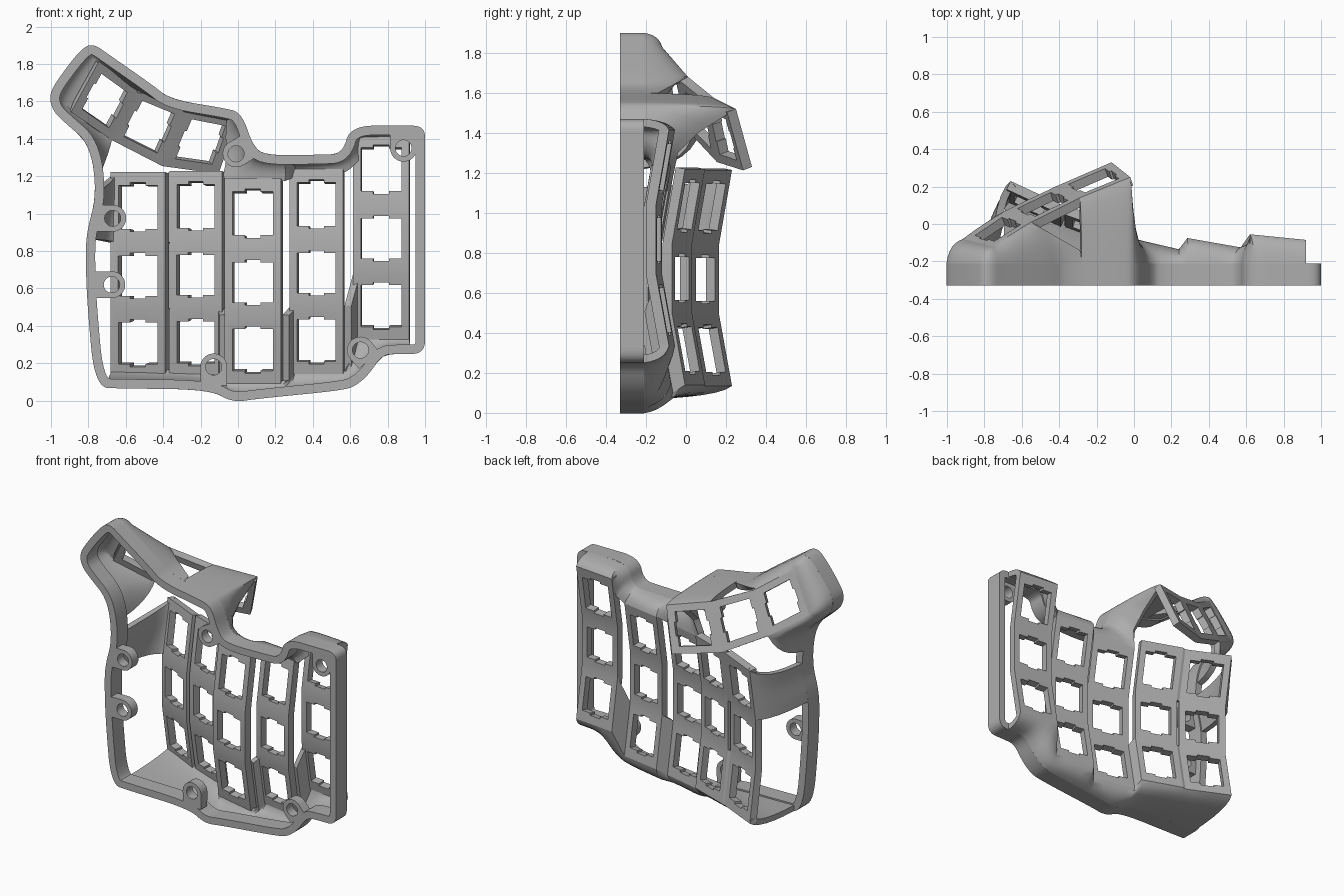
import bpy, bmesh, math
from mathutils import Vector
from mathutils.geometry import intersect_point_line

if "Cube" in bpy.data.objects:
    bpy.data.objects.remove(bpy.data.objects["Cube"], do_unlink=True)

GREY = (0.42, 0.42, 0.42, 1)
mat = bpy.data.materials.new("plain grey")
mat.use_nodes = True
mat.diffuse_color = GREY
mat.node_tree.nodes["Principled BSDF"].inputs["Base Color"].default_value = GREY

FRONT, LEDGE = -0.33, -0.21


def make(name, quads, thick=0.0, even=False, face_back=False):
    """Join loose polygons into one sheet, thicken it inwards and shade it."""
    bm = bmesh.new()
    for q in quads:
        bm.faces.new([bm.verts.new(p) for p in q])
    bmesh.ops.remove_doubles(bm, verts=bm.verts, dist=0.0005)
    bm.normal_update()
    if face_back:
        bmesh.ops.reverse_faces(bm, faces=[f for f in bm.faces if f.normal.y < 0])
    me = bpy.data.meshes.new(name)
    bm.to_mesh(me)
    bm.free()
    ob = bpy.data.objects.new(name, me)
    bpy.context.collection.objects.link(ob)
    me.materials.append(mat)
    bpy.ops.object.select_all(action="DESELECT")
    ob.select_set(True)
    bpy.context.view_layer.objects.active = ob
    if thick:
        mod = ob.modifiers.new("thickness", "SOLIDIFY")
        mod.thickness, mod.offset, mod.use_even_offset = thick, -1, even
        bpy.ops.object.modifier_apply(modifier=mod.name)
    bpy.ops.object.shade_smooth_by_angle(angle=math.radians(32))


# Case outline (x, z), anticlockwise seen from the front, corners rounded by cutting
corners = [(-.805, .5), (-.765, .07), (-.62, .065), (-.15, .06), (-.03, -.01), (.1, .01),
           (.56, .055), (.63, .08), (.70, .14), (.77, .245), (.86, .25), (1, .25), (1, .4),
           (1, 1.35), (1, 1.47), (.86, 1.47), (.60, 1.47), (.56, 1.32), (.44, 1.315),
           (.15, 1.31), (.08, 1.36), (.02, 1.54), (-.08, 1.565), (-.36, 1.61), (-.46, 1.69),
           (-.69, 1.85), (-.775, 1.91), (-.84, 1.88), (-.97, 1.71), (-1.01, 1.63),
           (-.99, 1.55), (-.93, 1.49), (-.79, 1.37), (-.755, 1.1), (-.81, .9), (-.815, .75)]
outline = [Vector((x, 0, z)) for x, z in corners]
for _ in range(3):
    cut = []
    for a, b in zip(outline, outline[1:] + outline[:1]):
        cut += [a.lerp(b, .25), a.lerp(b, .75)]
    outline = cut


def locate(x, z):
    """Position along the outline nearest to a point, as index plus fraction."""
    p, best = Vector((x, 0, z)), None
    for i, a in enumerate(outline[:-1]):
        q, t = intersect_point_line(p, a, outline[i + 1])
        t = min(max(t, 0), 1)
        d = (a.lerp(outline[i + 1], t) - p).length
        if best is None or d < best[0]:
            best = (d, i + t)
    return best[1]


def along(s):
    i = min(int(s), len(outline) - 2)
    return outline[i].lerp(outline[i + 1], s - i)


def at(p, y):
    return Vector((p.x, y, p.z))


def strip(rows_a, rows_b):
    out = []
    for i in range(len(rows_a) - 1):
        q = [rows_a[i], rows_a[i + 1], rows_b[i + 1], rows_b[i]]
        q = [p for k, p in enumerate(q) if (p - q[k - 1]).length > 0.001]
        if len(q) > 2:
            out.append(q[::-1])
    return out


# Rim around the open side
ring = outline + outline[:1]
make("case_rim", strip([at(p, FRONT) for p in ring], [at(p, LEDGE) for p in ring]), 0.05, True)


def skirt(name, pairs, steps=5, rows=6):
    """Curved wall from the rim to an edge; pairs are (outline x, z), edge point."""
    spots = [(locate(*o), Vector(t)) for o, t in pairs]
    lines = []
    for k, ((s0, t0), (s1, t1)) in enumerate(zip(spots, spots[1:])):
        last = k == len(spots) - 2
        for j in range(steps + last):
            f = j / steps
            o, t = at(along(s0 + (s1 - s0) * f), LEDGE), t0.lerp(t1, f)
            c = o.lerp(t, .15)
            c.y = o.y + (t.y - o.y) * .85
            us = [r / rows for r in range(rows + 1)]
            lines.append([o * (1 - u) ** 2 + c * (2 * u * (1 - u)) + t * u * u for u in us])
    quads = []
    for r in range(rows):
        quads += strip([l[r] for l in lines], [l[r + 1] for l in lines])
    make(name, quads, 0.04)


def key_strip(name, left, right, mu, mv):
    """Row of plates between two edges, each with a square opening and clip notches."""
    quads = []
    low = [(mu, mv), (.36, mv), (.36, mv - .04), (.64, mv - .04), (.64, mv), (1 - mu, mv)]
    hole = low + [(1 - u, 1 - v) for u, v in low]
    base = [(u, 0) for u in (0, .33, .39, .61, .67, 1)]
    edge = base + [(1 - u, 1) for u, v in base]
    for i in range(len(left) - 1):
        def pos(uv):
            u, v = uv
            return left[i].lerp(right[i], u).lerp(left[i + 1].lerp(right[i + 1], u), v)
        for a in range(12):
            b = (a + 1) % 12
            quads.append([pos(p) for p in (edge[a], edge[b], hole[b], hole[a])])
    make(name, quads, 0.05, face_back=True)


# Five curved finger columns: x left, x right, middle depth at each side, middle height
specs = {"inner_column": (-.66, -.37, .165, .03, .665),
         "index_column": (-.35, -.07, .03, -.07, .67),
         "middle_column": (-.06, .24, -.13, -.20, .63),
         "ring_column": (.285, .57, -.14, -.19, .68),
         "little_column": (.62, .92, -.12, -.15, .865)}
cols = []
for name, (xl, xr, yl, yr, zc) in specs.items():
    rows = [(zc + dz, d) for dz, d in ((-.53, .065), (-.17, 0), (.175, 0), (.55, .065))]
    left = [Vector((xl, yl + d, z)) for z, d in rows]
    right = [Vector((xr, yr + d, z)) for z, d in rows]
    key_strip(name, left, right, .14, .19)
    cols.append((left, right))

# Webs that close parts of the gaps between columns
for k, spans in enumerate(((0, 2), (0,), (0,), (0,))):
    a, b = cols[k][1], cols[k + 1][0]
    for s in spans:
        make(f"column_web_{k}_{s}", [[a[s], b[s], b[s + 1], a[s + 1]]], 0.04, face_back=True)

# Bottom wall
ends = [(-.70, .07), (-.38, .065), (-.35, .065), (-.12, .06), (-.05, .01), (.22, .02),
        (.29, .03), (.55, .055), (.71, .16), (.92, .25)]
feet = [side[0] for c in cols for side in c]
skirt("bottom_wall", list(zip(ends, feet)))

# Thumb cluster edges, from the inner end outwards
upper = [Vector(p) for p in ((-.02, .25, 1.52), (-.29, .14, 1.575), (-.55, .01, 1.68), (-.76, -.12, 1.83))]
lower = [Vector(p) for p in ((-.12, .33, 1.23), (-.42, .2, 1.27), (-.69, .07, 1.41), (-.91, -.08, 1.56))]
key_strip("thumb_plates", upper, lower, .15, .17)

# Top wall over the finger columns, rising into the thumb cluster
mid, rng, lit = cols[2], cols[3], cols[4]
skirt("top_wall", [
    ((.92, 1.47), lit[1][3]), ((.64, 1.465), lit[0][3]), ((.57, 1.38), (.62, -.1, 1.28)),
    ((.53, 1.33), rng[1][3]), ((.29, 1.31), rng[0][3]), ((.24, 1.31), mid[1][3]),
    ((.09, 1.37), mid[0][3]), ((.06, 1.44), (-.03, -.04, 1.3)),
    ((.03, 1.5), (-.03, .06, 1.4)), ((0, 1.54), upper[0]),
    ((-.08, 1.56), upper[0]), ((-.28, 1.6), upper[1])])

# Wall around the outer thumb keys
skirt("thumb_wall", [
    ((-.28, 1.6), (-.29, -.14, 1.6)), ((-.46, 1.69), upper[2]), ((-.70, 1.86), upper[3]),
    ((-.82, 1.88), upper[3]), ((-.97, 1.70), lower[3]), ((-.97, 1.54), lower[3]),
    ((-.80, 1.40), lower[2]), ((-.765, 1.22), lower[2])])

# Wall from the inner column to the rim
inner = cols[0][0]
skirt("inner_side_wall", [((-.765, 1.13), inner[3]), ((-.81, .87), inner[2])])


# Screw tabs: a ring stretched into a tongue towards the rim
def screw_tab(name, x, z, dx, dz, reach, r_out=0.072, r_in=0.043, n=32):
    d = Vector((dx, 0, dz)).normalized()
    side = Vector((-d.z, 0, d.x))
    c = Vector((x, 0, z))
    quads, outer, inside = [], [], []
    for k in range(n):
        t = math.tau * k / n
        u, v = math.cos(t), math.sin(t)
        outer.append(c + side * (v * r_out) + d * (reach if u > 0.01 else u * r_out))
        inside.append(c + side * (v * r_in) + d * (u * r_in))
    y0, y1 = FRONT, FRONT + 0.07
    for k in range(n):
        m = (k + 1) % n
        a, b, e, f = outer[k], outer[m], inside[m], inside[k]
        quads += [[at(p, y0) for p in (f, e, b, a)], [at(p, y1) for p in (a, b, e, f)],
                  [at(a, y0), at(b, y0), at(b, y1), at(a, y1)],
                  [at(f, y1), at(e, y1), at(e, y0), at(f, y0)]]
    make(name, quads)


tabs = [(-.01, 1.32, 1, .6, .07), (-.67, .975, -1, 0, .09), (-.675, .62, -1, 0, .1),
        (-.13, .18, 0, -1, .1), (.655, .27, .6, -.7, .07), (.885, 1.35, 0, 1, .1)]
for k, tab in enumerate(tabs):
    screw_tab(f"screw_tab_{k + 1}", *tab)
